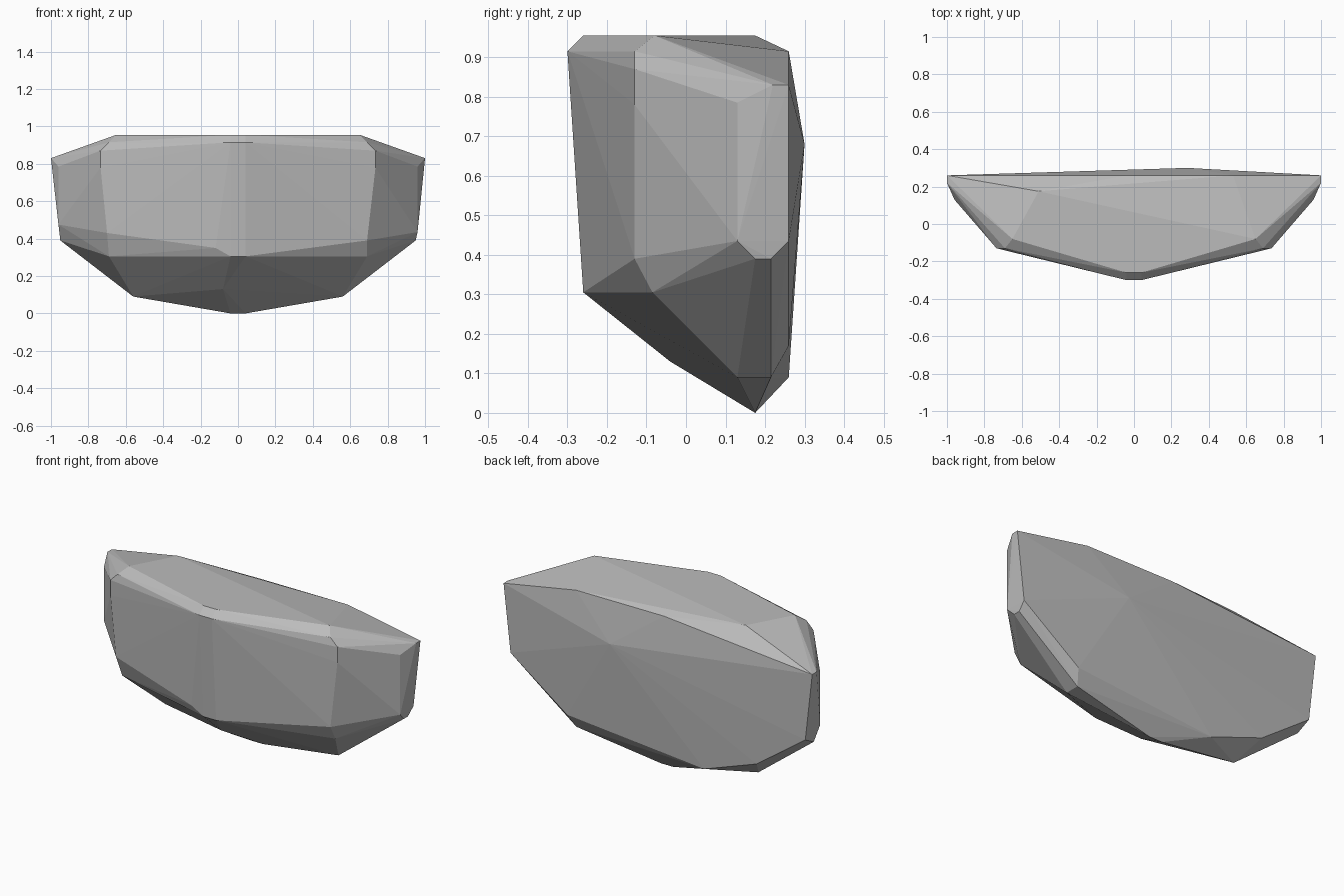
import bpy
import bmesh

cube = bpy.data.objects.get("Cube")
if cube:
    bpy.data.objects.remove(cube, do_unlink=True)

# Stone colour
stone = bpy.data.materials.new("grey stone")
stone.use_nodes = True
colour = (0.5, 0.5, 0.5, 1)
stone.diffuse_color = colour
bsdf = stone.node_tree.nodes["Principled BSDF"]
bsdf.inputs["Base Color"].default_value = colour
bsdf.inputs["Roughness"].default_value = 0.9

# Corners shared by both halves of the rock
mirrored = [
    (.04, -.30, .915), (.04, -.26, .955), (.04, -.26, .305),   # front ridge
    (.65, -.08, .955), (.69, -.13, .915),                      # top bevel
    (.735, -.13, .87), (.735, -.13, .78), (.69, -.085, .305),  # front corners
    (1, .26, .83), (1, .22, .83), (.96, .13, .785),            # outer tips
    (.955, .26, .435), (.95, .175, .39),
    (.56, .13, .09), (.04, .175, 0),                           # underside
]
# Chips that make the two halves differ
single = [
    (.285, .30, .68),                                          # back bulge
    (.53, .26, .915), (-.04, .26, .915), (-.51, .175, .955),   # back rim
    (.69, -.13, .39), (-.70, -.13, .43), (-.12, -.26, .35),    # front fold
    (.96, .13, .435), (-.96, .13, .475), (.95, .215, .39),
    (.59, .26, .17), (.56, .215, .09), (-.30, .26, .09),       # lower back
    (-.64, .26, .21), (-.08, -.04, .13),
]

# Rock: faceted hull around the corners
bm = bmesh.new()
for x, y, z in mirrored:
    for side in (1, -1):
        bm.verts.new((side * x, y, z))
for corner in single:
    bm.verts.new(corner)
hull = bmesh.ops.convex_hull(bm, input=bm.verts[:])
loose = {g for g in hull["geom_interior"] + hull["geom_unused"]
         if isinstance(g, bmesh.types.BMVert)}
bmesh.ops.delete(bm, geom=list(loose), context="VERTS")
bmesh.ops.dissolve_limit(bm, angle_limit=0.01, verts=bm.verts[:], edges=bm.edges[:])
bmesh.ops.recalc_face_normals(bm, faces=bm.faces[:])

mesh = bpy.data.meshes.new("rock")
bm.to_mesh(mesh)
bm.free()
mesh.materials.append(stone)
rock = bpy.data.objects.new("rock", mesh)
bpy.context.collection.objects.link(rock)
